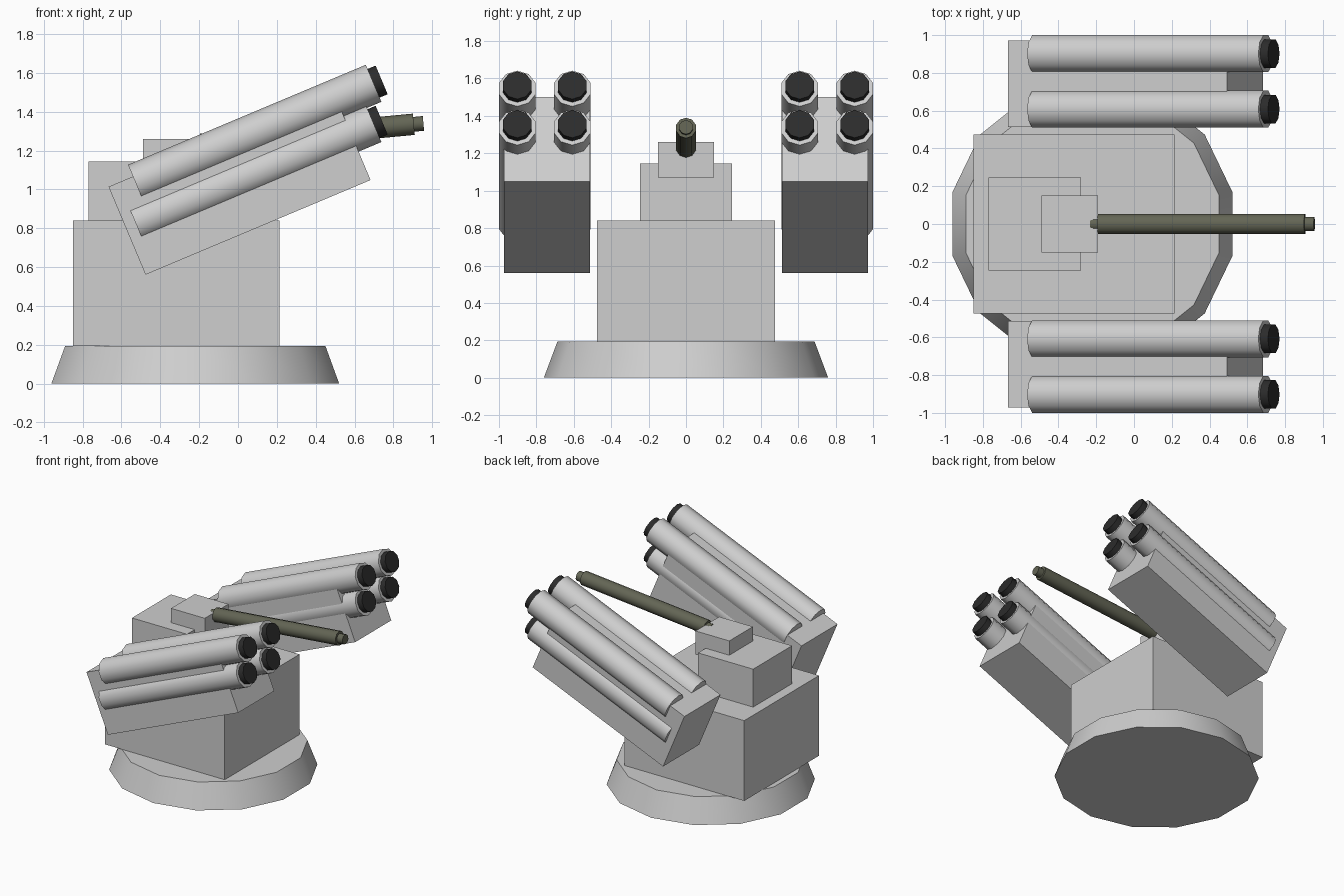
import bpy, math
from mathutils import Vector

if "Cube" in bpy.data.objects:
    bpy.data.objects.remove(bpy.data.objects["Cube"])


def material(name, rgb):
    m = bpy.data.materials.new(name)
    m.use_nodes = True
    m.diffuse_color = (*rgb, 1)
    m.node_tree.nodes["Principled BSDF"].inputs["Base Color"].default_value = (*rgb, 1)
    return m


GREY = material("light grey", (0.62, 0.62, 0.62))
BLACK = material("near black", (0.025, 0.025, 0.025))
OLIVE = material("dark olive", (0.125, 0.13, 0.09))


def finish(name, mat, smooth=False):
    ob = bpy.context.object
    ob.name = name
    ob.data.materials.append(mat)
    if smooth:
        bpy.ops.object.shade_smooth_by_angle(angle=math.radians(40))
    return ob


def box(name, size, center, tilt=0):
    bpy.ops.mesh.primitive_cube_add(size=1, location=center, rotation=(0, -tilt, 0))
    bpy.context.object.scale = size
    bpy.ops.object.transform_apply(location=False, rotation=False, scale=True)
    return finish(name, GREY)


def rod(name, start, length, radius, tilt, mat):
    """Ten-sided cylinder running from start, raised by tilt from +x."""
    axis = Vector((math.cos(tilt), 0, math.sin(tilt)))
    bpy.ops.mesh.primitive_cylinder_add(
        vertices=10, radius=radius, depth=length,
        location=Vector(start) + axis * length / 2)
    ob = bpy.context.object
    # Turn a corner to the top before laying the cylinder down
    ob.rotation_euler = (0, 0, math.pi / 2)
    bpy.ops.object.transform_apply(location=False, rotation=True, scale=False)
    ob.rotation_euler = (0, math.pi / 2 - tilt, 0)
    return finish(name, mat, True)


# Base plinth
bpy.ops.mesh.primitive_cone_add(vertices=14, radius1=0.76, radius2=0.687,
                                depth=0.195, location=(-0.22, 0, 0.0975))
finish("base_plinth", GREY, True)

# Stacked turret boxes
box("turret_body", (1.065, 0.95, 0.645), (-0.318, 0, 0.5175))
box("turret_head", (0.49, 0.494, 0.305), (-0.525, 0, 0.9925))
box("gun_mount", (0.30, 0.30, 0.19), (-0.34, 0, 1.165))

# Central gun barrel with a narrower core showing at both ends
gun_tilt = math.radians(5.4)
rod("gun_core", (-0.23, 0, 1.228), 1.19, 0.038, gun_tilt, OLIVE)
rod("gun_barrel", (-0.19, 0, 1.232), 1.1, 0.055, gun_tilt, OLIVE)

# Launcher pods, one on each side, with four capped tubes each
tilt = math.radians(22.8)
axis = Vector((math.cos(tilt), 0, math.sin(tilt)))
for side, s in (("left", 1), ("right", -1)):
    pod_center = (0.008, s * 0.743, 1.031)
    box(f"{side}_pod", (1.257, 0.458, 0.491), pod_center, tilt)
    for row, z in (("upper", 1.289), ("lower", 1.082)):
        for column, y in (("inner", 0.608), ("outer", 0.902)):
            middle = Vector((0.086, s * y, z))
            label = f"{side}_{row}_{column}"
            rod(label + "_tube", middle - axis * 0.664, 1.328, 0.1035, tilt, GREY)
            rod(label + "_cap", middle + axis * 0.654, 0.055, 0.08, tilt, BLACK)
